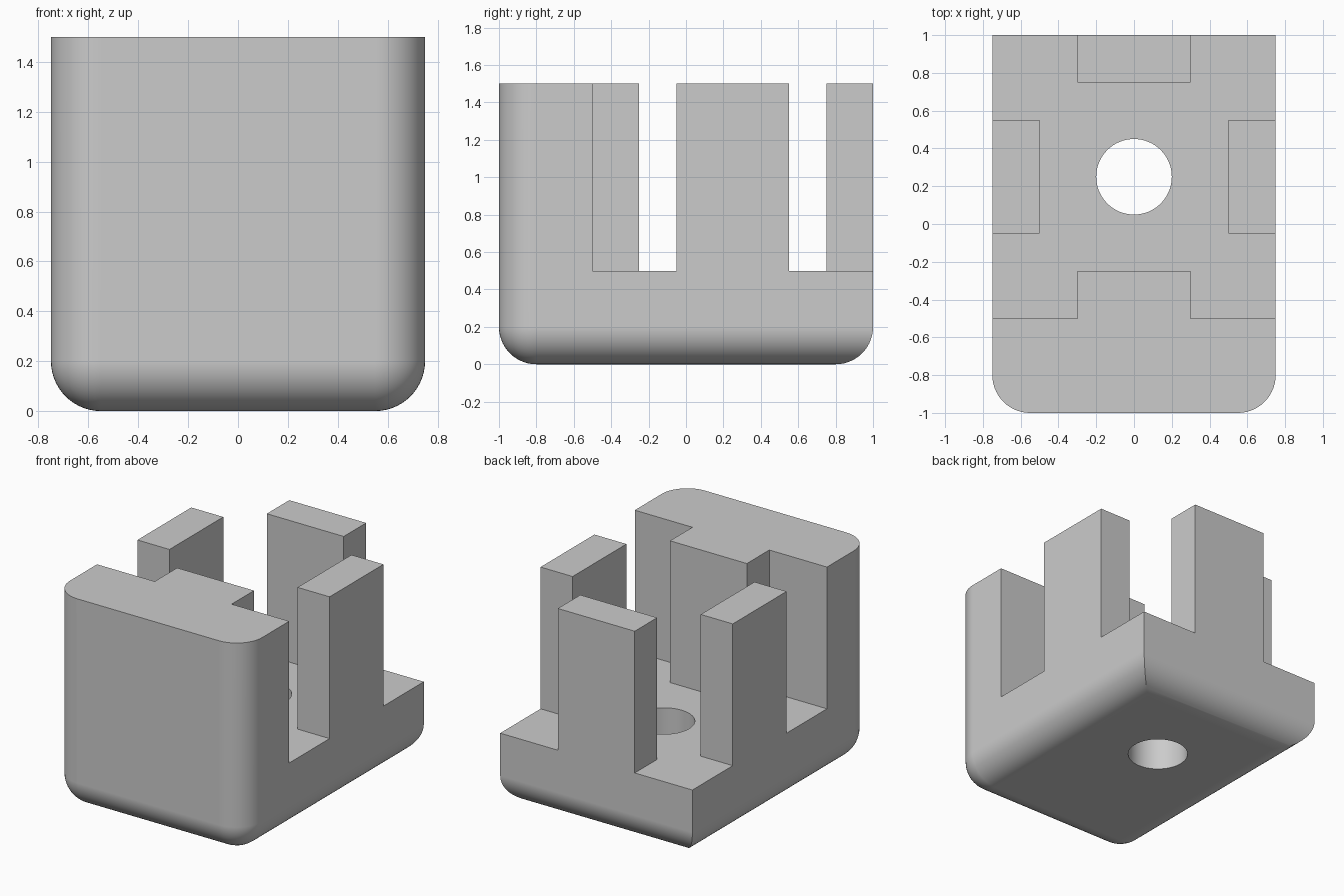
import bpy
import bmesh

cube = bpy.data.objects.get("Cube")
if cube:
    bpy.data.objects.remove(cube, do_unlink=True)

HALF_X, HALF_Y, HEIGHT = 0.75, 1.0, 1.5
FLOOR, FILLET = 0.5, 0.2

grey = bpy.data.materials.new("plain grey")
grey.use_nodes = True
grey.diffuse_color = (0.6, 0.6, 0.6, 1)
grey.node_tree.nodes["Principled BSDF"].inputs["Base Color"].default_value = (0.6, 0.6, 0.6, 1)


def make_object(name, bm):
    bmesh.ops.recalc_face_normals(bm, faces=bm.faces)
    mesh = bpy.data.meshes.new(name)
    bm.to_mesh(mesh)
    bm.free()
    mesh.materials.append(grey)
    obj = bpy.data.objects.new(name, mesh)
    bpy.context.collection.objects.link(obj)
    return obj


# Solid block: rounded underside and rounded front corners
bm = bmesh.new()
bmesh.ops.create_cube(bm, size=1)
for v in bm.verts:
    v.co = (v.co.x * 2 * HALF_X, v.co.y * 2 * HALF_Y, (v.co.z + 0.5) * HEIGHT)
rounded = [e for e in bm.edges
           if all(v.co.z < 0.01 for v in e.verts) or all(v.co.y < -0.9 for v in e.verts)
           and abs(e.verts[0].co.z - e.verts[1].co.z) > 1]
bmesh.ops.bevel(bm, geom=rounded, offset=FILLET, offset_type='OFFSET',
                segments=14, profile=0.5, affect='EDGES', clamp_overlap=True)
block = make_object("slotted_block", bm)

# Cutter for the open space around the front wall and the three posts
side = [(0.3, -0.25), (0.3, -0.5), (0.9, -0.5), (0.9, -0.05), (0.5, -0.05),
        (0.5, 0.55), (0.9, 0.55), (0.9, 1.2), (0.3, 1.2), (0.3, 0.75)]
outline = side + [(-x, y) for x, y in reversed(side)]
bm = bmesh.new()
base = bm.faces.new([bm.verts.new((x, y, FLOOR)) for x, y in outline])
top = bmesh.ops.extrude_face_region(bm, geom=[base])["geom"]
bmesh.ops.translate(bm, vec=(0, 0, 2), verts=[g for g in top if isinstance(g, bmesh.types.BMVert)])
space_cutter = make_object("space_cutter", bm)

# Cutter for the round hole through the floor
bm = bmesh.new()
bmesh.ops.create_cone(bm, cap_ends=True, segments=64, radius1=0.2, radius2=0.2, depth=2)
bmesh.ops.translate(bm, vec=(0, 0.25, 0.2), verts=bm.verts)
hole_cutter = make_object("hole_cutter", bm)

bpy.ops.object.select_all(action='DESELECT')
block.select_set(True)
bpy.context.view_layer.objects.active = block
for cutter in (space_cutter, hole_cutter):
    cut = block.modifiers.new(cutter.name, 'BOOLEAN')
    cut.operation, cut.solver, cut.object = 'DIFFERENCE', 'EXACT', cutter
    bpy.ops.object.modifier_apply(modifier=cut.name)
    bpy.data.objects.remove(cutter, do_unlink=True)

# Smooth fillets, crisp edges, clean flats
bpy.ops.object.shade_smooth_by_angle(angle=0.5)
normals = block.modifiers.new("flat_sides", 'WEIGHTED_NORMAL')
normals.keep_sharp = True
